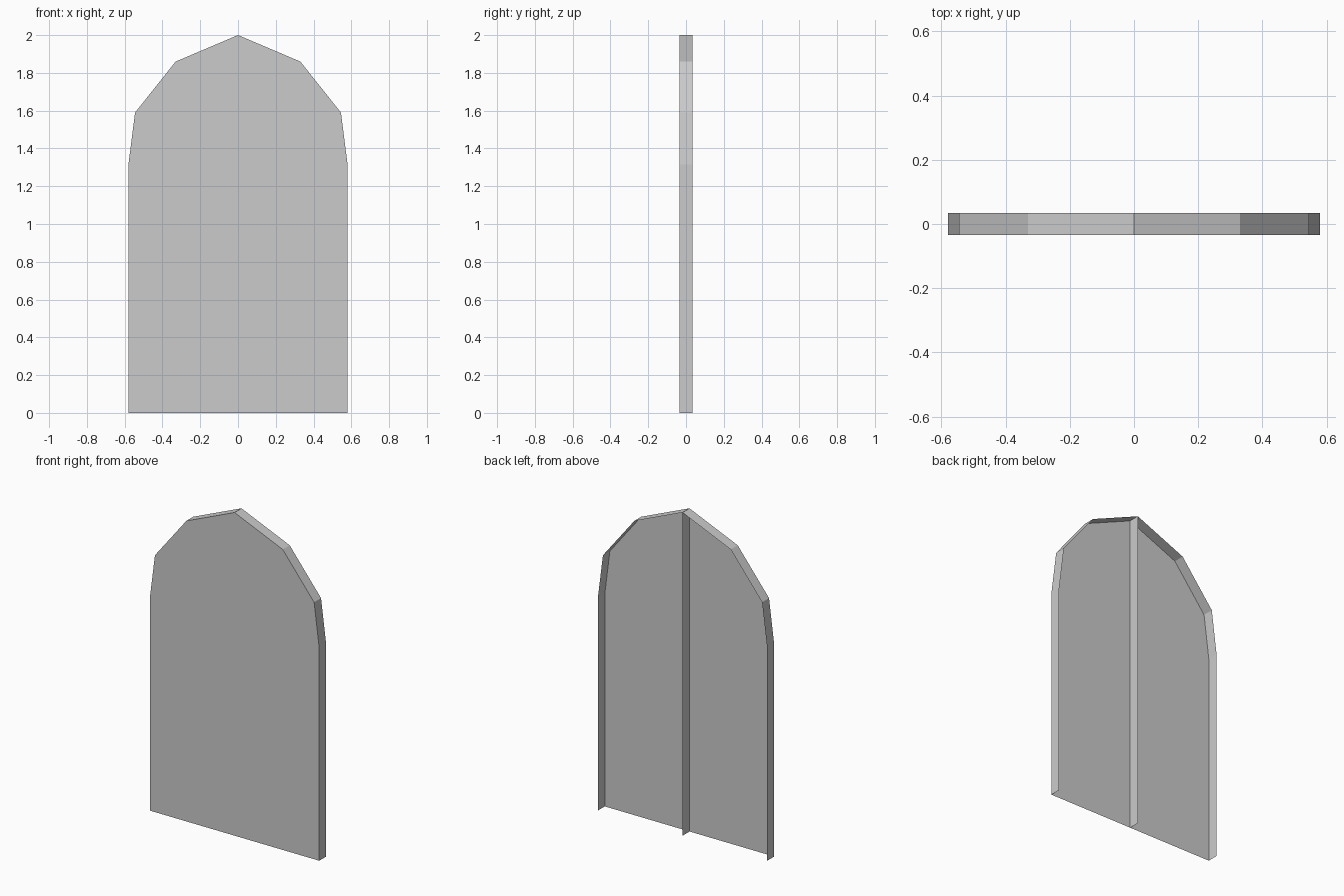
import bpy
import bmesh

cube = bpy.data.objects.get("Cube")
if cube:
    bpy.data.objects.remove(cube, do_unlink=True)

grey = bpy.data.materials.new("plain grey")
grey.use_nodes = True
colour = (0.6, 0.6, 0.6, 1)
grey.diffuse_color = colour
grey.node_tree.nodes["Principled BSDF"].inputs["Base Color"].default_value = colour

HALF_DEPTH = 0.034
# Leaf outline from the foot of the meeting edge, over the arch, to the outer foot
OUTLINE = [(0.0005, 0), (0.0005, 2.0), (0.33, 1.86),
           (0.545, 1.59), (0.58, 1.315), (0.58, 0)]


def door_leaf(name, side):
    """Front panel with a rim turned backwards; open at the back and the foot."""
    bm = bmesh.new()
    front = [bm.verts.new((side * x, -HALF_DEPTH, z)) for x, z in OUTLINE]
    back = [bm.verts.new((side * x, HALF_DEPTH, z)) for x, z in OUTLINE]
    # Front panel
    panel = front if side < 0 else front[::-1]
    bm.faces.new(panel)
    # Rim along the meeting edge, arch and outer edge
    for i in range(len(OUTLINE) - 1):
        strip = [front[i], front[i + 1], back[i + 1], back[i]]
        bm.faces.new(strip if side > 0 else strip[::-1])
    bm.normal_update()
    # Panel faces forwards
    if sum(f.normal.y for f in bm.faces) > 0:
        bmesh.ops.reverse_faces(bm, faces=bm.faces[:])
    mesh = bpy.data.meshes.new(name)
    bm.to_mesh(mesh)
    bm.free()
    mesh.materials.append(grey)
    leaf = bpy.data.objects.new(name, mesh)
    bpy.context.collection.objects.link(leaf)


door_leaf("left_door_leaf", 1)
door_leaf("right_door_leaf", -1)
